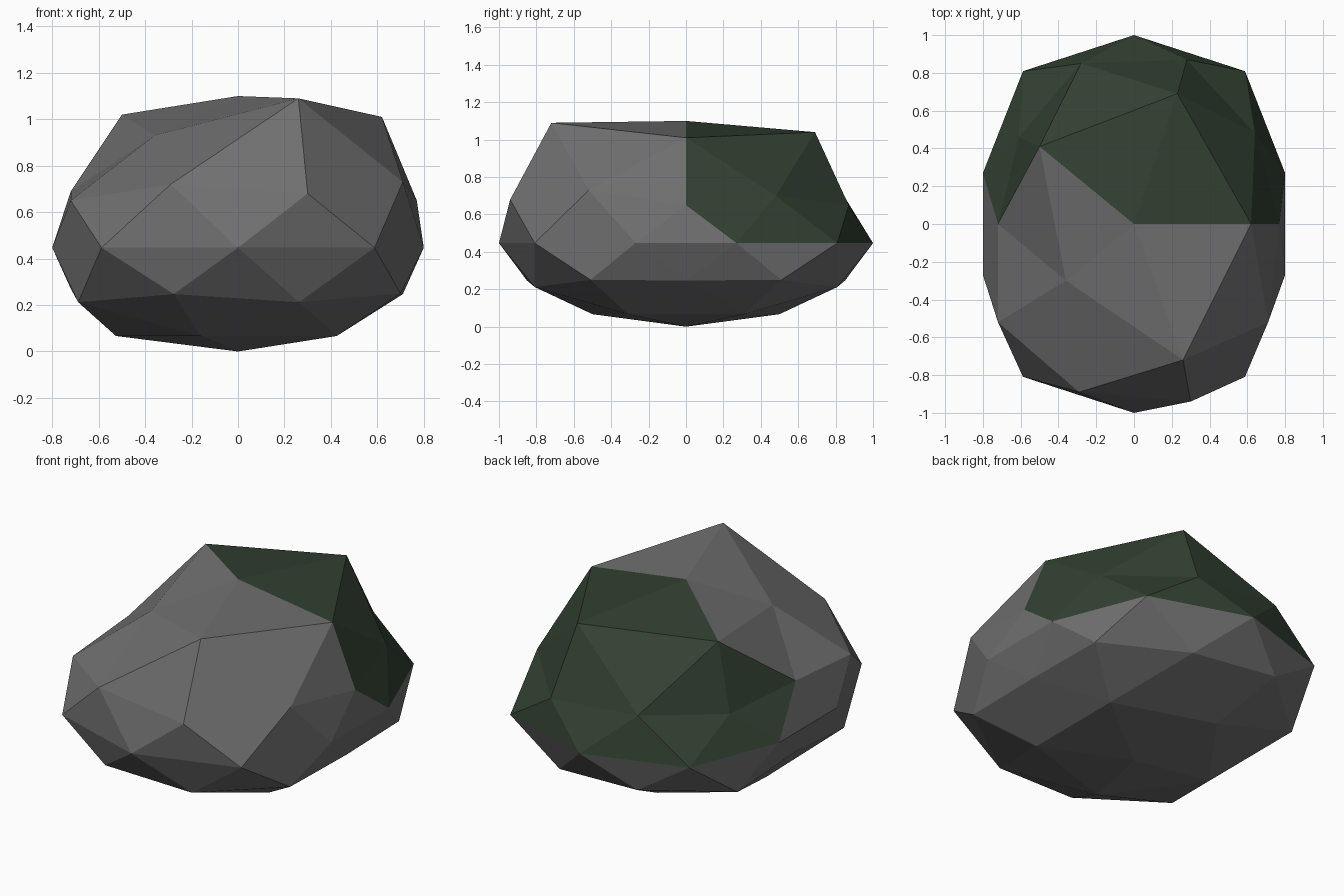
import bpy
import bmesh
from mathutils import Vector

default_cube = bpy.data.objects.get("Cube")
if default_cube:
    bpy.data.objects.remove(default_cube, do_unlink=True)


def make_material(name, colour):
    material = bpy.data.materials.new(name)
    material.use_nodes = True
    material.diffuse_color = colour
    shader = material.node_tree.nodes["Principled BSDF"]
    shader.inputs["Base Color"].default_value = colour
    shader.inputs["Roughness"].default_value = 0.9
    return material


WAIST = 0.447        # height of the widest ring
UPPER_SCALE = 0.53   # flattening of the upper half
LOWER_SCALE = 0.447  # flattening of the underside

# Irregular bumps and dents that replace the nearest sphere corners
sculpted_corners = [
    (0, 0, 1.1),
    # ring around the crown
    (0.26, -0.72, 1.09), (-0.36, -0.3, 0.93), (-0.5, 0.41, 1.02),
    (0.23, 0.69, 1.04), (0.62, 0, 1.01),
    # shoulder ring
    (0.3, -0.94, 0.68), (-0.29, -0.89, 0.72), (-0.72, -0.52, 0.65),
    (-0.72, 0, 0.69), (-0.61, 0.46, 0.64), (-0.28, 0.85, 0.69),
    (0.28, 0.87, 0.65), (0.64, 0.48, 0.7), (0.77, 0, 0.65), (0.71, -0.52, 0.73),
    # pinched sides at and below the waist
    (0.8, 0.27, WAIST), (0.8, -0.27, WAIST),
    (-0.8, 0.27, WAIST), (-0.8, -0.27, WAIST),
    (0.71, 0, 0.247), (-0.72, 0, 0.27),
    (0.7, 0.51, 0.25), (0.7, -0.51, 0.25),
]


def half_scale(z):
    return UPPER_SCALE if z > 0 else LOWER_SCALE


def sphere_direction(point):
    height = point.z - WAIST
    return Vector((point.x, point.y, height / half_scale(height))).normalized()


# Low-poly boulder
bm = bmesh.new()
bmesh.ops.create_icosphere(bm, subdivisions=2, radius=1)
corners = [(vert, vert.co.copy()) for vert in bm.verts]
for vert, direction in corners:
    vert.co.z = WAIST + direction.z * half_scale(direction.z)
for target in map(Vector, sculpted_corners):
    wanted = sphere_direction(target)
    vert, _ = max(corners, key=lambda corner: corner[1].dot(wanted))
    vert.co = target

# Moss covers the upper facets of the back half
for face in bm.faces:
    centre = face.calc_center_median()
    face.material_index = int(centre.y > 0.1 and centre.z > WAIST)
    face.smooth = False
bmesh.ops.recalc_face_normals(bm, faces=bm.faces)

mesh = bpy.data.meshes.new("boulder")
bm.to_mesh(mesh)
bm.free()
mesh.materials.append(make_material("stone grey", (0.16, 0.16, 0.16, 1)))
mesh.materials.append(make_material("moss green", (0.032, 0.052, 0.032, 1)))
boulder = bpy.data.objects.new("boulder", mesh)
bpy.context.collection.objects.link(boulder)
